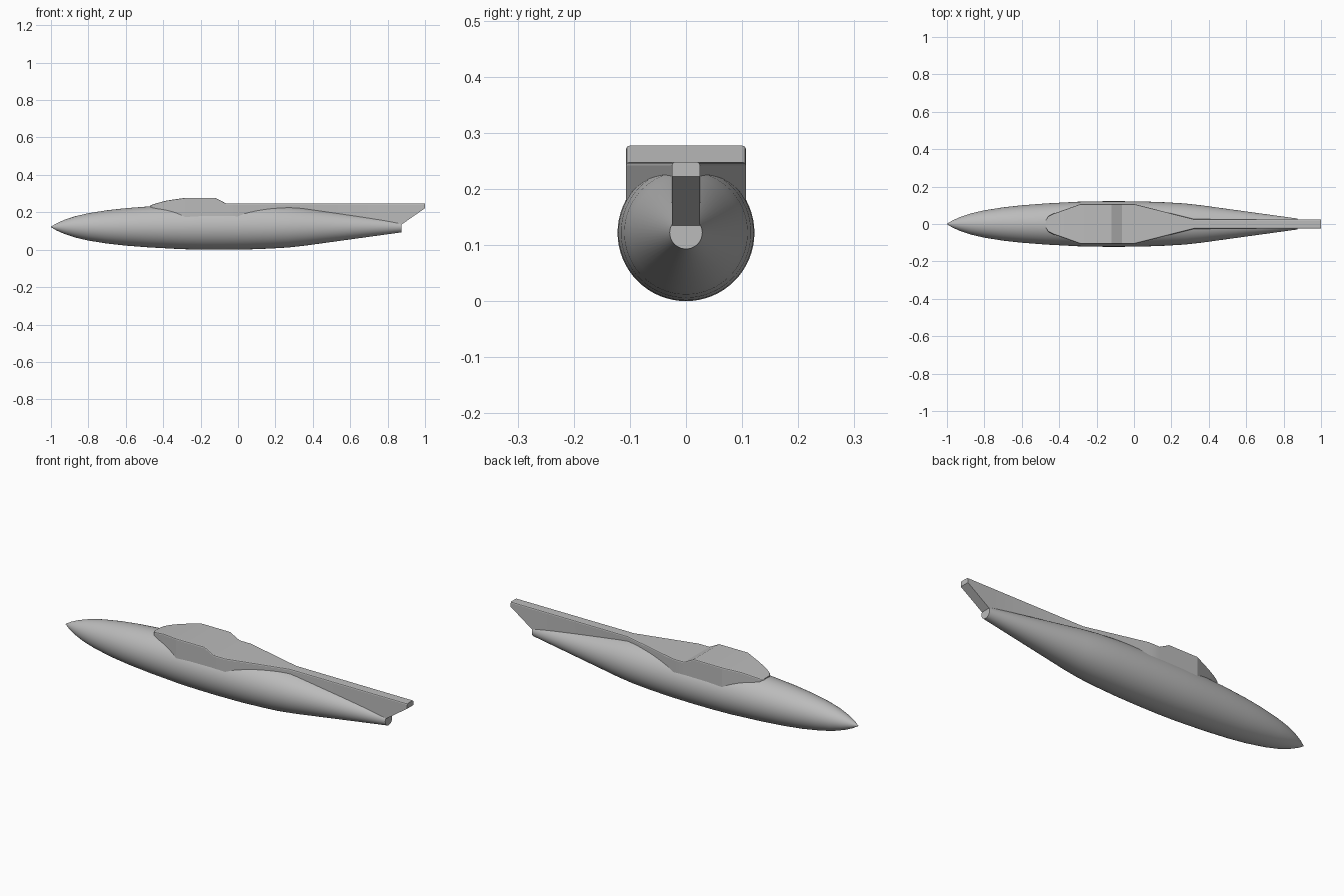
import bpy, bmesh, math

cube = bpy.data.objects.get("Cube")
if cube:
    bpy.data.objects.remove(cube, do_unlink=True)

grey = bpy.data.materials.new("light_grey")
grey.use_nodes = True
grey.diffuse_color = (0.5, 0.5, 0.5, 1)
grey.node_tree.nodes["Principled BSDF"].inputs["Base Color"].default_value = (0.5, 0.5, 0.5, 1)

AXIS_Z = 0.122


def loft(name, rings, angle):
    """Skin a list of equal-length point rings and cap both ends."""
    bm = bmesh.new()
    loops = [[bm.verts.new(p) for p in ring] for ring in rings]
    n = len(loops[0])
    for a, b in zip(loops, loops[1:]):
        for i in range(n):
            j = (i + 1) % n
            bm.faces.new((a[i], a[j], b[j], b[i]))
    bm.faces.new(loops[0])
    bm.faces.new(loops[-1])
    bmesh.ops.remove_doubles(bm, verts=bm.verts, dist=1e-5)
    bmesh.ops.recalc_face_normals(bm, faces=bm.faces)
    mesh = bpy.data.meshes.new(name)
    bm.to_mesh(mesh)
    bm.free()
    mesh.materials.append(grey)
    obj = bpy.data.objects.new(name, mesh)
    bpy.context.collection.objects.link(obj)
    bpy.ops.object.select_all(action="DESELECT")
    obj.select_set(True)
    bpy.context.view_layer.objects.active = obj
    bpy.ops.object.shade_smooth_by_angle(angle=math.radians(angle))
    return obj


def circle(x, r, n=64):
    turn = math.tau / n
    return [(x, r * math.cos(i * turn), AXIS_Z + r * math.sin(i * turn)) for i in range(n)]


# Fuselage: pointed nose, rounded middle, straight tail cone
profile = [(-1, 0.001), (-0.97, 0.019), (-0.93, 0.037), (-0.87, 0.057), (-0.8, 0.073),
           (-0.7, 0.089), (-0.6, 0.1), (-0.47, 0.11), (-0.3, 0.119), (-0.2, 0.1215),
           (-0.08, 0.122), (0.05, 0.1205), (0.17, 0.116), (0.27, 0.11), (0.36, 0.1),
           (0.875, 0.029)]
loft("fuselage", [circle(x, r) for x, r in profile], 30)


# Canopy and dorsal spine: stations of x, half width, top height, bottom height
def section(x, w, top, bottom, c=0.006):
    half = [(w, bottom), (w, top - c), (w - 0.3 * c, top - 0.3 * c), (w - c, top)]
    return ([(x, y, z) for y, z in half]
            + [(x, -y, z) for y, z in reversed(half)])


stations = [(-0.47, 0.022, 0.236, 0.15), (-0.458, 0.042, 0.241, 0.15),
            (-0.43, 0.056, 0.25, 0.15), (-0.38, 0.073, 0.263, 0.15),
            (-0.285, 0.107, 0.277, 0.15), (-0.12, 0.107, 0.277, 0.15),
            (-0.065, 0.107, 0.248, 0.15), (0, 0.107, 0.248, 0.15),
            (0.32, 0.026, 0.248, 0.15), (0.875, 0.025, 0.248, 0.135),
            (1, 0.025, 0.248, 0.222)]
loft("canopy_and_spine", [section(*s) for s in stations], 15)
